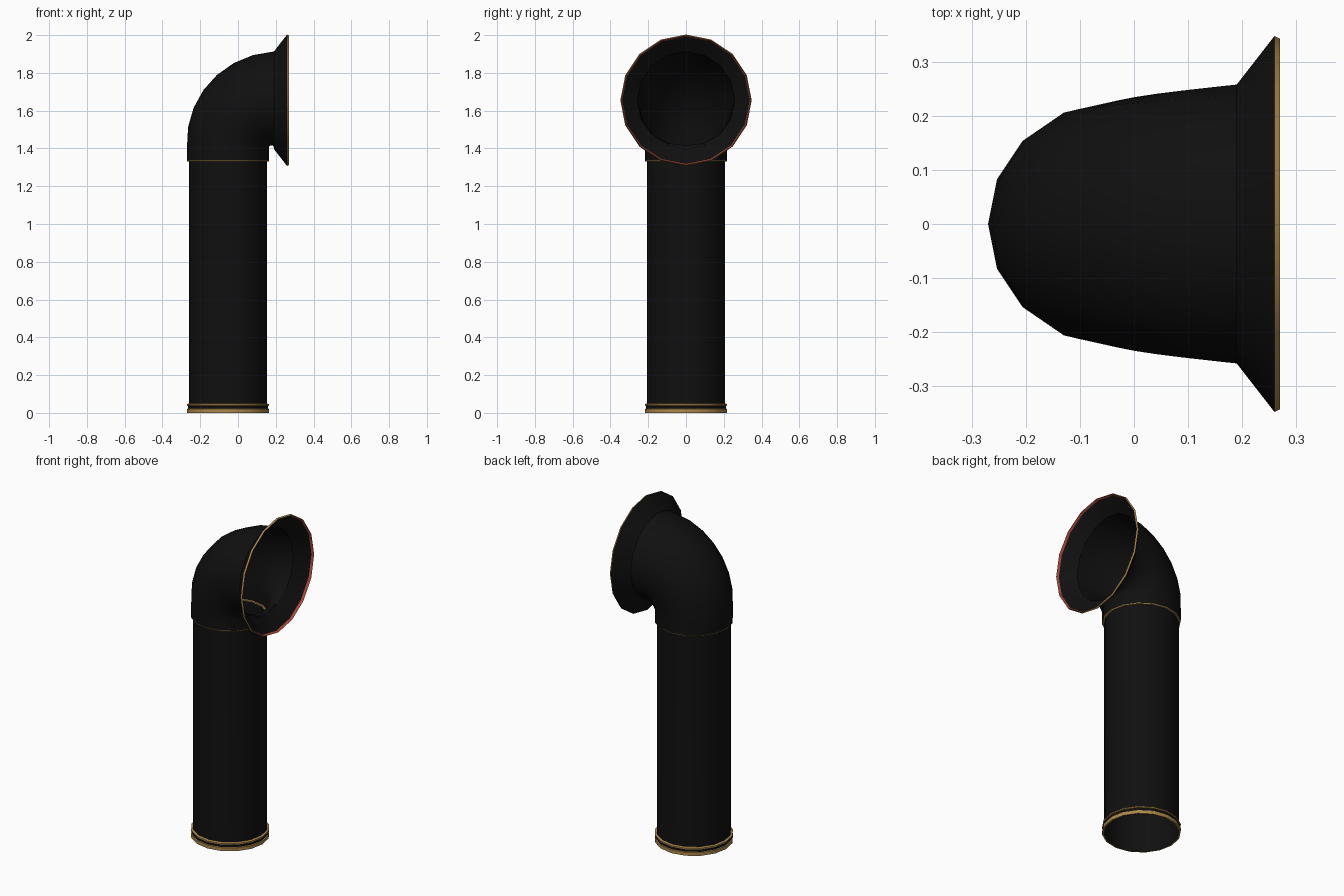
import bpy, bmesh
from math import sin, cos, pi, radians

if "Cube" in bpy.data.objects:
    bpy.data.objects.remove(bpy.data.objects["Cube"])

SIDES = 16
PIPE_X = -0.053                 # pipe axis
BEND_X, BEND_Z = 0.19, 1.41     # elbow pivot
BEND_R = BEND_X - PIPE_X
MOUTH_Z = BEND_Z + BEND_R + 0.002


def material(name, rgb):
    m = bpy.data.materials.new(name)
    m.diffuse_color = (*rgb, 1)
    m.use_nodes = True
    m.node_tree.nodes["Principled BSDF"].inputs["Base Color"].default_value = m.diffuse_color
    return m


black = material("black_paint", (0.005, 0.005, 0.005))
gold = material("worn_brass", (0.42, 0.25, 0.07))
red = material("red_edge", (0.38, 0.06, 0.04))


def tube(name, rings, mat, angle=35):
    """Skin 16-sided rings given as (x, z, tilt in degrees, radius)."""
    bm = bmesh.new()
    loops = []
    for x, z, tilt, r in rings:
        t = radians(tilt)
        loop = []
        for k in range(SIDES):
            a = 2 * pi * k / SIDES
            loop.append(bm.verts.new((x - r * cos(a) * cos(t), -r * sin(a),
                                      z + r * cos(a) * sin(t))))
        loops.append(loop)
    for lo, hi in zip(loops, loops[1:]):
        for k in range(SIDES):
            n = (k + 1) % SIDES
            bm.faces.new((lo[k], lo[n], hi[n], hi[k]))
    me = bpy.data.meshes.new(name)
    bm.to_mesh(me)
    bm.free()
    me.materials.append(mat)
    ob = bpy.data.objects.new(name, me)
    bpy.context.collection.objects.link(ob)
    bpy.ops.object.select_all(action='DESELECT')
    ob.select_set(True)
    bpy.context.view_layer.objects.active = ob
    bpy.ops.object.shade_smooth_by_angle(angle=radians(angle))
    return ob


def upright(name, profile, mat):
    return tube(name, [(PIPE_X, z, 0, r) for r, z in profile], mat)


def mouth(name, profile, mat):
    return tube(name, [(x, MOUTH_Z, 90, r) for r, x in profile], mat)


# base collar: two brass bands with a dark groove between
upright("base_band", [(0.207, 0), (0.217, 0), (0.217, 0.02), (0.213, 0.023)], gold)
upright("base_groove", [(0.213, 0.023), (0.213, 0.037)], black)
upright("base_upper_band", [(0.213, 0.037), (0.217, 0.039), (0.217, 0.046), (0.206, 0.05)], gold)

# straight pipe, open at the bottom
upright("pipe", [(0.207, 0), (0.206, 0.05), (0.206, 1.33)], black)

# brass edge under the elbow
upright("elbow_edge", [(0.206, 1.33), (0.216, 1.33), (0.217, 1.335)], gold)

# elbow widening towards the mouth
STEPS = 7
bend = [(PIPE_X, 1.335, 0, 0.217)]
for i in range(STEPS + 1):
    f = i / STEPS
    t = f * pi / 2
    bend.append((BEND_X - BEND_R * cos(t), BEND_Z + BEND_R * sin(t) + 0.002 * f,
                 90 * f, 0.217 + 0.041 * f))
tube("elbow", bend, black)

# flared mouth and its rim
mouth("flare", [(0.258, 0.19), (0.348, 0.26)], black)
mouth("rim", [(0.348, 0.26), (0.343, 0.27)], gold)
mouth("rim_inner_edge", [(0.343, 0.27), (0.337, 0.256)], red)
